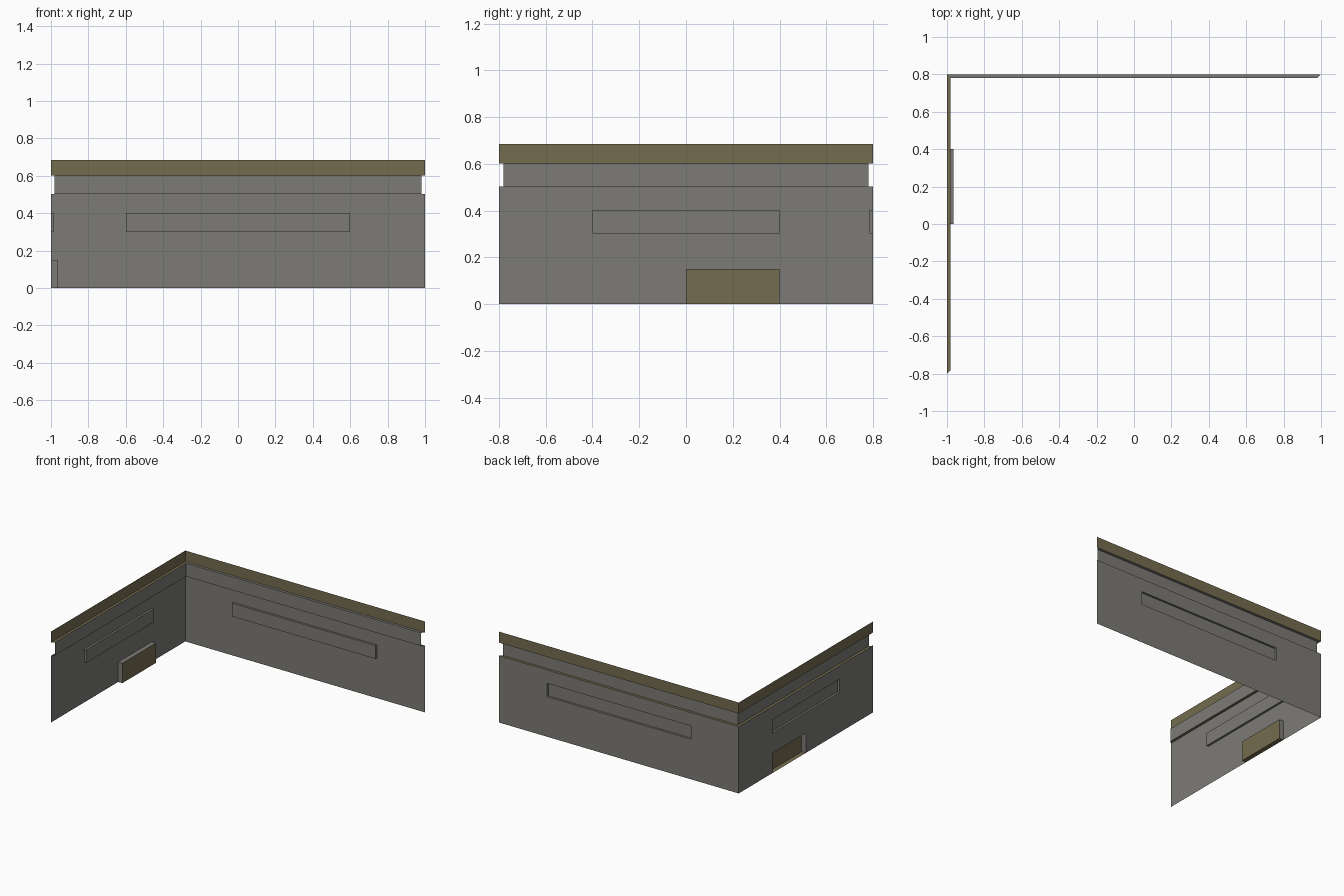
import bpy, bmesh

if "Cube" in bpy.data.objects:
    bpy.data.objects.remove(bpy.data.objects["Cube"])


def material(name, rgb):
    m = bpy.data.materials.new(name)
    m.diffuse_color = (*rgb, 1)
    m.use_nodes = True
    m.node_tree.nodes["Principled BSDF"].inputs["Base Color"].default_value = m.diffuse_color
    return m


GREY = material("warm grey", (0.200, 0.196, 0.180))
BROWN = material("olive brown", (0.178, 0.150, 0.080))

STEP = 0.02                                   # depth of the recessed band
Z_WALL, Z_BAND, Z_TOP = 0.503, 0.602, 0.685


# Each wall is drawn in (along, depth inward, height) coordinates
def back(u, d, z):
    return (u, 0.8 - d, z)


def left(u, d, z):
    return (-1 + d, u, z)


def make(name, place, quads):
    """quads: list of (four local points, material index)"""
    bm = bmesh.new()
    for pts, mat in quads:
        f = bm.faces.new([bm.verts.new(place(*p)) for p in pts])
        f.material_index = mat
    bmesh.ops.remove_doubles(bm, verts=bm.verts, dist=1e-5)
    bmesh.ops.recalc_face_normals(bm, faces=bm.faces)
    me = bpy.data.meshes.new(name)
    bm.to_mesh(me)
    bm.free()
    me.materials.append(GREY)
    me.materials.append(BROWN)
    ob = bpy.data.objects.new(name, me)
    bpy.context.collection.objects.link(ob)


def upright(u0, u1, z0, z1, d=0.0):
    return [(u0, d, z0), (u1, d, z0), (u1, d, z1), (u0, d, z1)]


def panel(half, holes):
    """Flat lower wall, with rectangular openings left out"""
    us = sorted({-half, half, *[v for h in holes for v in h[:2]]})
    zs = sorted({0, Z_WALL, *[v for h in holes for v in h[2:]]})
    quads = []
    for a, b in zip(us, us[1:]):
        for c, e in zip(zs, zs[1:]):
            u, z = (a + b) / 2, (c + e) / 2
            if not any(h[0] < u < h[1] and h[2] < z < h[3] for h in holes):
                quads.append((upright(a, b, c, e), 0))
    return quads


def recess(hole, depth, face=0, floor=0):
    """Box pushed inward from an opening"""
    u0, u1, z0, z1 = hole
    quads = [(upright(u0, u1, z0, z1, depth), face)]
    for z, m in ((z0, floor), (z1, 0)):
        quads.append(([(u0, 0, z), (u1, 0, z), (u1, depth, z), (u0, depth, z)], m))
    for u in (u0, u1):
        quads.append(([(u, 0, z0), (u, depth, z0), (u, depth, z1), (u, 0, z1)], 0))
    return quads


def ledge(half, z):
    """Mitred horizontal strip between wall face and band"""
    i = half - STEP
    return [(-half, 0, z), (half, 0, z), (i, STEP, z), (-i, STEP, z)]


def build(side, place, half, window, door, ledge_mat):
    holes = [window] + ([door] if door else [])
    # lower wall with its openings
    make(side + "_wall", place, panel(half, holes))
    # shallow window recess
    make(side + "_window", place, recess(window, 0.016))
    # deeper doorway with brown face and floor
    if door:
        make(side + "_doorway", place, recess(door, 0.035, 1, 1))
    # recessed band with its lower ledge
    i = half - STEP
    make(side + "_band", place, [(ledge(half, Z_WALL), 1),
                                 (upright(-i, i, Z_WALL, Z_BAND, STEP), 0)])
    # overhanging brown cap with its ledge
    make(side + "_cap", place, [(ledge(half, Z_BAND), ledge_mat),
                                (upright(-half, half, Z_BAND, Z_TOP), 1)])


build("back", back, 1.0, (-0.6, 0.6, 0.302, 0.402), None, 0)
build("left", left, 0.8, (-0.4, 0.4, 0.302, 0.402), (0.0, 0.4, 0.0, 0.15), 1)
